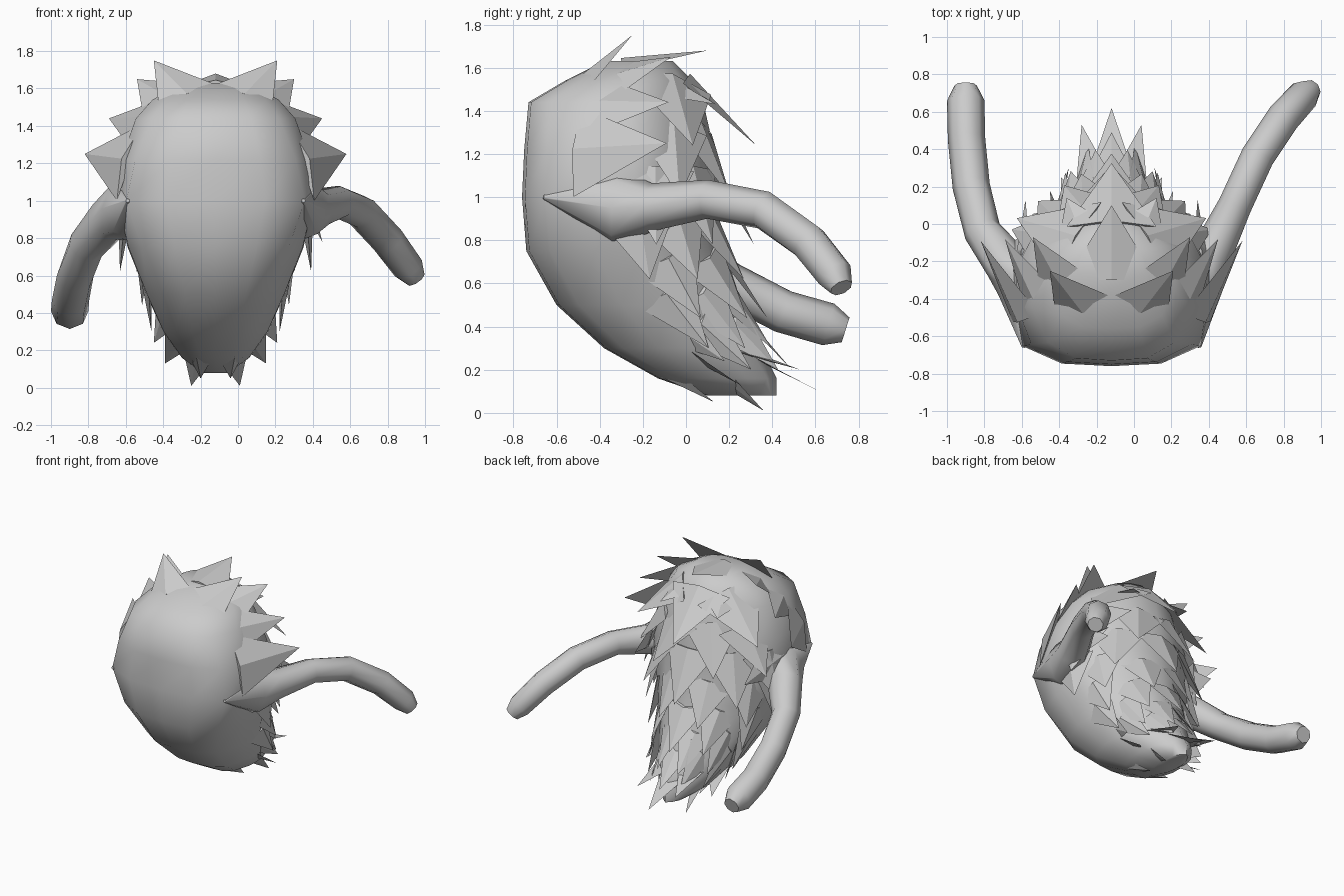
import bpy, bmesh, math
from mathutils import Vector

if "Cube" in bpy.data.objects:
    bpy.data.objects.remove(bpy.data.objects["Cube"])

CX = -0.12  # symmetry plane of the body

# z, front y, back y, half width
RINGS = [(0.08, 0.10, 0.42, 0.07), (0.16, -0.13, 0.42, 0.18), (0.30, -0.38, 0.35, 0.28),
         (0.50, -0.60, 0.26, 0.37), (0.75, -0.74, 0.18, 0.47), (1.00, -0.76, 0.14, 0.53),
         (1.22, -0.75, 0.13, 0.51), (1.44, -0.73, 0.08, 0.43), (1.54, -0.56, 0.03, 0.34),
         (1.63, -0.38, -0.06, 0.18)]
# half plan: width fraction, depth fraction (front to back)
PLAN = [(0, 0), (0.5, 0.015), (0.9, 0.12), (0.99, 0.35), (1, 0.58), (0.85, 0.75), (0.46, 0.92), (0, 1)]


def lerp_row(rows, t):
    i = max(0, min(int(t), len(rows) - 2))
    return [a + (b - a) * (t - i) for a, b in zip(rows[i], rows[i + 1])]


def skin(z, u):
    """Point on the right half of the body at height z, u = 0 front .. 1 back."""
    t = 0
    for i in range(len(RINGS) - 1):
        if z >= RINGS[i][0]:
            t = i + (z - RINGS[i][0]) / (RINGS[i + 1][0] - RINGS[i][0])
    _, f, b, w = lerp_row(RINGS, min(t, len(RINGS) - 1))
    px, py = lerp_row(PLAN, u * (len(PLAN) - 1))
    # the front corners are widest at cheek height
    if 0.1 < u < 0.4:
        px *= 1 - 0.12 * min(1, abs(z - 1) / 0.4)
    return Vector((px * w, f + py * (b - f), z))


def finish(bm, name, smooth):
    bmesh.ops.recalc_face_normals(bm, faces=bm.faces)
    me = bpy.data.meshes.new(name)
    bm.to_mesh(me)
    bm.free()
    ob = bpy.data.objects.new(name, me)
    bpy.context.collection.objects.link(ob)
    if smooth:
        bpy.ops.object.select_all(action='DESELECT')
        ob.select_set(True)
        bpy.context.view_layer.objects.active = ob
        bpy.ops.object.shade_smooth_by_angle(angle=math.radians(60))
    return ob


def loft(loops, name):
    bm = bmesh.new()
    vs = [[bm.verts.new(p) for p in loop] for loop in loops]
    n = len(vs[0])
    for a, b in zip(vs, vs[1:]):
        for i in range(n):
            bm.faces.new((a[i], a[(i + 1) % n], b[(i + 1) % n], b[i]))
    bm.faces.new(vs[0])
    bm.faces.new(vs[-1])
    return finish(bm, name, True)


# Body: smooth egg, bulging forward
loops = []
for z, *_ in RINGS:
    half = [skin(z, i / (len(PLAN) - 1)) for i in range(len(PLAN))]
    loops.append([Vector((CX + p.x, p.y, z)) for p in half] +
                 [Vector((CX - p.x, p.y, z)) for p in half[-2:0:-1]])
loft(loops, "body")


# Fur shards
fur = bmesh.new()


def shard(base, tip, w):
    base, tip = Vector(base), Vector(tip)
    out = base - Vector((0, -0.28, 0.9))
    out.z *= 0.6
    out.normalize()
    side = (tip - base).cross(out).normalized() * w
    for s in ((1, -1) if tip.x > 0.001 or base.x > 0.001 else (1,)):
        pts = (base + side - out * .04, base - side - out * .04, base + out * .015, tip)
        a, b, c, d = [fur.verts.new((CX + s * p.x, p.y, p.z)) for p in pts]
        for f in ((a, c, d), (c, b, d), (a, d, b), (a, b, c)):
            fur.faces.new(f)


# Crown and shoulder shards: long sheets sweeping back; base, tip, half width
for base, tip, w in [
        ((0.15, -0.47, 1.56), (0.33, -0.25, 1.75), 0.19),
        ((0.24, -0.38, 1.54), (0.42, -0.07, 1.65), 0.20),
        ((0.0, -0.30, 1.63), (0.0, 0.10, 1.68), 0.24),
        ((0.38, -0.46, 1.44), (0.57, -0.08, 1.44), 0.18),
        ((0.49, -0.52, 1.22), (0.70, -0.09, 1.25), 0.22),
        ((0.51, -0.25, 1.08), (0.46, 0.13, 0.98), 0.18),
        ((0.15, -0.08, 1.54), (0.24, 0.14, 1.43), 0.18)]:
    shard(base, tip, w)

# Hanging back rows: base height, tip height, outward push, half width, places around the side
for z0, z1, push, w, places in [
        (1.56, 1.24, 0.20, 0.24, (1.0, 0.80)),
        (1.34, 1.00, 0.15, 0.20, (0.91, 0.76)),
        (1.14, 0.78, 0.14, 0.20, (1.0, 0.82, 0.66)),
        (0.92, 0.62, 0.10, 0.18, (0.91, 0.74, 0.58)),
        (0.72, 0.44, 0.09, 0.16, (1.0, 0.84, 0.67)),
        (0.56, 0.30, 0.08, 0.14, (0.92, 0.76, 0.60)),
        (0.42, 0.20, 0.09, 0.12, (1.0, 0.84, 0.68))]:
    for u in places:
        tip = skin(z1, u)
        d = Vector((tip.x, (tip.y + 0.05) * 1.2, 0)).normalized()
        shard(skin(z0, u), tip + d * push, w)

# Tail fringe around the bottom
for base, tip, w in [
        ((0.0, 0.30, 0.26), (0.0, 0.62, 0.10), 0.12),
        ((0.10, 0.25, 0.28), (0.16, 0.53, 0.20), 0.10),
        ((0.10, 0.12, 0.20), (0.13, 0.36, 0.01), 0.11),
        ((0.18, 0.02, 0.26), (0.27, 0.25, 0.13), 0.11),
        ((0.10, -0.12, 0.18), (0.08, 0.13, 0.05), 0.10),
        ((0.27, -0.08, 0.42), (0.33, 0.18, 0.24), 0.13)]:
    shard(base, tip, w)
finish(fur, "fur_shards", False)


# Arms: bent tubes growing out of cone-shaped shoulders, sweeping backward
def arm(name, path, radii):
    pts = [Vector(p) for p in path]
    loops = []
    for i, (p, r) in enumerate(zip(pts, radii)):
        t = (pts[min(i + 1, len(pts) - 1)] - pts[max(i - 1, 0)]).normalized()
        sx = t.cross(Vector((0, 0, 1))).normalized()
        sz = sx.cross(t)
        loops.append([p + r * (math.cos(a) * sx + math.sin(a) * sz)
                      for a in (k * math.tau / 8 for k in range(8))])
    loft(loops, name)


arm("right_arm",
    [(0.35, -0.66, 1.0), (0.30, -0.32, 0.95), (0.42, -0.15, 0.955), (0.54, 0.10, 0.99),
     (0.66, 0.36, 0.94), (0.80, 0.57, 0.79), (0.91, 0.69, 0.64), (0.95, 0.72, 0.58)],
    [0.01, 0.18, 0.11, 0.09, 0.09, 0.09, 0.085, 0.055])
arm("left_arm",
    [(-0.59, -0.66, 1.0), (-0.55, -0.34, 0.96), (-0.69, -0.20, 0.90), (-0.81, -0.04, 0.76),
     (-0.87, 0.20, 0.60), (-0.895, 0.45, 0.47), (-0.90, 0.66, 0.41), (-0.90, 0.74, 0.385)],
    [0.01, 0.18, 0.12, 0.10, 0.10, 0.10, 0.10, 0.06])
